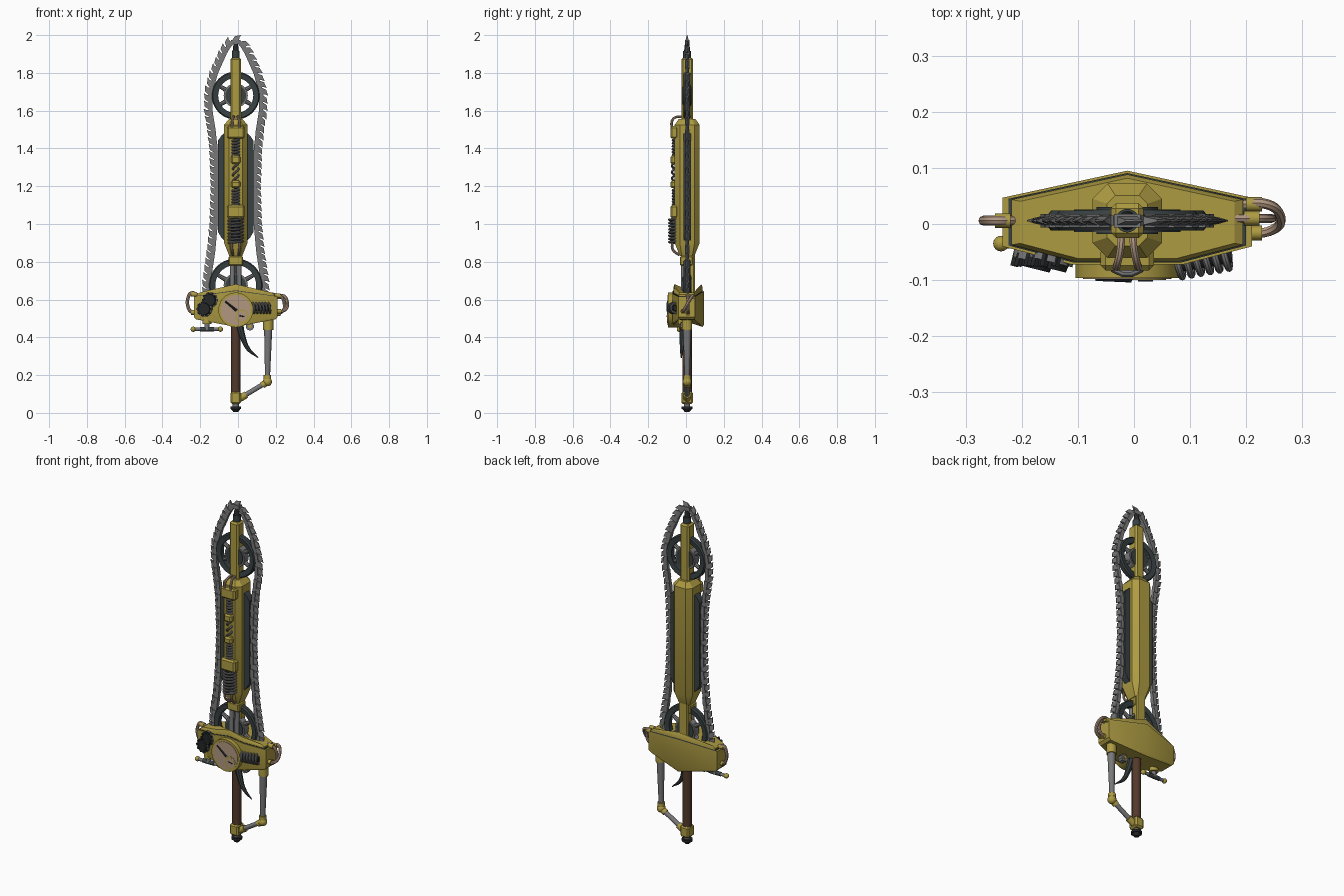
import bpy, bmesh, math
from mathutils import Vector as V, Matrix as M

if "Cube" in bpy.data.objects:
    bpy.data.objects.remove(bpy.data.objects["Cube"])

CX, Y = -0.012, 0.006          # blade axis


def mat(name, rgb):
    m = bpy.data.materials.new(name)
    m.diffuse_color = (*rgb, 1)
    m.use_nodes = True
    m.node_tree.nodes["Principled BSDF"].inputs["Base Color"].default_value = m.diffuse_color
    return m


BRASS = mat("brass", (0.42, 0.33, 0.055))
STEEL = mat("steel", (0.19, 0.19, 0.19))
DARK = mat("dark_iron", (0.04, 0.052, 0.055))
WOOD = mat("brown_grip", (0.085, 0.042, 0.024))
TAN = mat("tan_copper", (0.44, 0.31, 0.22))
BLACK = mat("black", (0.018, 0.02, 0.021))


def finish(name, bm, m):
    bmesh.ops.recalc_face_normals(bm, faces=bm.faces[:])
    me = bpy.data.meshes.new(name)
    bm.to_mesh(me)
    bm.free()
    o = bpy.data.objects.new(name, me)
    bpy.context.collection.objects.link(o)
    me.materials.append(m)
    o.location.x = CX
    return o


def box(name, c, s, m, bev=0.006):
    bm = bmesh.new()
    bmesh.ops.create_cube(bm, size=1, matrix=M.Translation(c) @ M.Diagonal((*s, 1)))
    if bev:
        bmesh.ops.bevel(bm, geom=bm.edges[:], offset=bev, segments=1, affect='EDGES')
    return finish(name, bm, m)


def cyl(name, a, b, r1, m, r2=None, n=20):
    a, b = V(a), V(b)
    d = b - a
    bm = bmesh.new()
    bmesh.ops.create_cone(bm, cap_ends=True, segments=n, radius1=r1,
                          radius2=r1 if r2 is None else r2, depth=d.length,
                          matrix=M.Translation((a + b) / 2) @ d.to_track_quat('Z', 'Y').to_matrix().to_4x4())
    return finish(name, bm, m)


def ball(name, c, r, m):
    bm = bmesh.new()
    bmesh.ops.create_uvsphere(bm, u_segments=16, v_segments=10, radius=r, matrix=M.Translation(c))
    return finish(name, bm, m)


def tube(name, pts, r, m, radii=None, smooth=True):
    cu = bpy.data.curves.new(name, 'CURVE')
    cu.dimensions, cu.bevel_depth, cu.bevel_resolution = '3D', r, 2
    cu.use_fill_caps, cu.resolution_u = True, 6
    if smooth:
        sp = cu.splines.new('BEZIER')
        sp.bezier_points.add(len(pts) - 1)
        for i, p in enumerate(sp.bezier_points):
            p.co, p.handle_left_type, p.handle_right_type = pts[i], 'AUTO', 'AUTO'
            p.radius = radii[i] if radii else 1
    else:
        sp = cu.splines.new('POLY')
        sp.points.add(len(pts) - 1)
        for i, p in enumerate(sp.points):
            p.co = (*pts[i], 1)
    cu.materials.append(m)
    o = bpy.data.objects.new(name, cu)
    bpy.context.collection.objects.link(o)
    o.location.x = CX
    return o


def coil(name, a, b, R, r, turns, m, phase=0):
    a, b = V(a), V(b)
    q = (b - a).to_track_quat('Z', 'Y')
    n = int(turns * 14)
    pts = [a.lerp(b, i / n) + q @ V((R * math.cos(phase + i * math.tau / 14), R * math.sin(phase + i * math.tau / 14), 0))
           for i in range(n + 1)]
    return tube(name, pts, r, m, smooth=False)


def loft(name, rings, m):
    bm = bmesh.new()
    vs = [[bm.verts.new(p) for p in r] for r in rings]
    n = len(vs[0])
    for a, b in zip(vs, vs[1:]):
        for i in range(n):
            bm.faces.new((a[i], a[(i + 1) % n], b[(i + 1) % n], b[i]))
    bm.faces.new(vs[0][::-1])
    bm.faces.new(vs[-1])
    return finish(name, bm, m)


# --- chain with hooked teeth -------------------------------------------------
half = [(0.145, 0.6), (0.143, 0.7), (0.12, 0.85), (0.106, 1.0), (0.1, 1.2), (0.107, 1.4), (0.118, 1.5),
        (0.134, 1.6), (0.133, 1.7), (0.105, 1.8), (0.056, 1.91), (0.026, 1.956)]
path = [V((-x, z)) for x, z in half] + [V((0, 1.965))] + [V((x, z)) for x, z in half[::-1]]
acc = [0]
for p, q in zip(path, path[1:]):
    acc.append(acc[-1] + (q - p).length)


def at(s):
    s = min(max(s, 0), acc[-1] - 1e-6)
    i = max(k for k in range(len(path) - 1) if acc[k] <= s)
    return path[i].lerp(path[i + 1], (s - acc[i]) / (acc[i + 1] - acc[i]))


def prism(bm, p, t, prof):
    nrm = V((-t.y, t.x))
    rows = []
    for sgn in (-1, 1):
        rows.append([bm.verts.new((*(p + t * u + nrm * v).to_tuple()[:1], Y + sgn * h, (p + t * u + nrm * v).y))
                     for u, v, h in prof])
    n = len(prof)
    bm.faces.new(rows[0])
    bm.faces.new(rows[1][::-1])
    for i in range(n):
        bm.faces.new((rows[0][i], rows[0][(i + 1) % n], rows[1][(i + 1) % n], rows[1][i]))


links, teeth = bmesh.new(), bmesh.new()
N = 74
for i in range(N + 1):
    s = acc[-1] * i / N
    p, t = at(s), (at(s + 0.015) - at(s - 0.015)).normalized()
    h = 0.012 if i % 2 else 0.009
    prism(links, p, t, [(-.024, -.011, h), (.024, -.011, h), (.024, .010, h), (-.024, .010, h)])
    prism(teeth, p, t, [(-.019, .008, .008), (.017, .008, .008), (.020, .022, .005), (.029, .035, .001), (-.004, .030, .002)])
finish("chain_links", links, STEEL)
finish("chain_teeth", teeth, STEEL)

# --- spoked wheels -----------------------------------------------------------
for nm, zc, R in (("upper_wheel", 1.68, 0.127), ("lower_wheel", 0.675, 0.142)):
    prof = [(R - .034, -.014), (R - .006, -.018), (R, -.01), (R, .01), (R - .006, .018), (R - .034, .014)]
    bm = bmesh.new()
    rings = [[bm.verts.new((r * math.cos(a), Y + y, zc + r * math.sin(a))) for r, y in prof]
             for a in [k * math.tau / 40 for k in range(40)]]
    for k in range(40):
        a, b = rings[k], rings[(k + 1) % 40]
        for j in range(6):
            bm.faces.new((a[j], a[(j + 1) % 6], b[(j + 1) % 6], b[j]))
    finish(nm + "_rim", bm, DARK)
    cyl(nm + "_hub", (0, Y - .024, zc), (0, Y + .024, zc), 0.055, DARK)
    cyl(nm + "_hub_ring", (0, Y - .02, zc), (0, Y + .02, zc), 0.064, STEEL)
    for k in range(6):
        a = math.radians(30 + 60 * k)
        d = V((math.cos(a), 0, math.sin(a)))
        cyl(nm + "_spoke", V((0, Y, zc)) + d * .04, V((0, Y, zc)) + d * (R - .02), 0.014, STEEL, 0.009, 8)


# --- central spine and housing ----------------------------------------------
def octa(z, hx, hy, c):
    return [(x, Y + y, z) for x, y in ((hx, c - hy), (hx, hy - c), (hx - c, hy), (c - hx, hy),
                                       (-hx, hy - c), (-hx, c - hy), (c - hx, -hy), (hx - c, -hy))]


loft("main_housing", [octa(.83, .034, .038, .01), octa(.9, .062, .066, .027),
                      octa(1.525, .062, .066, .027), octa(1.555, .036, .045, .015)], BRASS)
box("upper_spine", (0, Y, 1.69), (.058, .062, .38), BRASS, .009)
cyl("tip_collar", (0, Y, 1.87), (0, Y, 1.915), .021, DARK)
cyl("tip_rod", (0, Y, 1.91), (0, Y, 1.96), .017, BLACK, .011)
box("lower_spine", (0, Y + .018, .75), (.06, .045, .24), BRASS)
box("spine_collar", (0, Y - .004, .805), (.076, .07, .05), BRASS)
for sx in (-1, 1):
    cyl("spine_rod", (sx * .018, Y - .02, .64), (sx * .018, Y - .02, .8), .013, STEEL)
    # side plates with angled ends
    loft("side_plate", [[(sx * x, Y + y, z) for x, z in ((.05, .9), (.074, .925), (.095, .96), (.095, 1.44), (.074, 1.47), (.05, 1.49))]
                        for y in (-.02, .02)], DARK)
    # bent pipes at both ends of the front mechanism
    tube("upper_pipe", [(sx * .02, -.075, 1.5), (sx * .018, -.072, 1.55), (sx * .012, -.045, 1.568), (sx * .01, -.015, 1.565)], .007, TAN)
    tube("lower_pipe", [(sx * .022, -.072, .91), (sx * .02, -.07, .865), (sx * .015, -.035, .835)], .007, TAN)

# --- front mechanism: caps, springs, twisted cable ---------------------------
for z, h, w in ((1.485, .065, .095), (1.34, .045, .05), (1.21, .04, .05), (1.065, .07, .095)):
    box("mechanism_cap", (0, -.062, z), (w, .042, h), BRASS, .009)
for z0, z1, R, n in ((1.36, 1.455, .02, 6), (1.1, 1.19, .02, 6), (.9, 1.035, .039, 8)):
    cyl("spring_core", (0, -.05, z0), (0, -.05, z1), R * .7, BLACK)
    coil("mechanism_spring", (0, -.052, z0), (0, -.052, z1), R - .002, .0065, n, STEEL)
for ph in (0, math.pi):
    coil("twisted_cable", (0, -.06, 1.225), (0, -.06, 1.325), .014, .006, 1.5, STEEL, ph)

# --- guard -------------------------------------------------------------------
plan = [(0, .095), (.222, .047), (.222, -.04), (.1, -.072), (0, -.072), (-.1, -.072), (-.222, -.04), (-.222, .047)]


def guard_ring(s, zc, drop):
    return [(x * s, y * s, zc - drop * abs(x) / .222) for x, y in plan]


loft("guard_body", [guard_ring(.94, .455, -.04), guard_ring(1, .468, -.04), guard_ring(1, .645, .03)], BRASS)
loft("guard_top", [guard_ring(.93, .64, .03), guard_ring(.93, .662, .035), guard_ring(.86, .682, .045)], BRASS)
loft("guard_seam", [guard_ring(.955, .643, .03), guard_ring(.955, .649, .03)], DARK)

# gauge
G = .545
cyl("gauge_case", (0, -.04, G), (0, -.096, G), .092, BRASS, n=40)
cyl("gauge_face", (0, -.09, G), (0, -.098, G), .079, TAN, n=40)
cyl("small_dial_ring", (.033, -.09, G - .033), (.033, -.0995, G - .033), .036, BRASS, n=24)
cyl("small_dial_face", (.033, -.09, G - .033), (.033, -.1, G - .033), .028, TAN, n=24)
cyl("needle", (-.055, -.098, G + .045), (.005, -.098, G - .004), .004, BLACK, .007, 6)
cyl("small_needle", (.02, -.1, G - .03), (.045, -.1, G - .036), .003, BLACK, n=6)

# ridged knobs on the left facet
nrm = V((-.24, -.97, 0))
for x, z in ((-.133, .597), (-.162, .55)):
    c = V((x, -.052, z))
    cyl("knob_base", c, c + nrm * .016, .04, STEEL, n=20)
    cyl("knob", c, c + nrm * .028, .036, BLACK, .031, 20)
    for k in range(10):
        a = k * math.tau / 10
        o = V((.034 * math.cos(a), 0, .034 * math.sin(a)))
        cyl("knob_ridge", c + o, c + o + nrm * .024, .008, BLACK, n=6)

# spring on the right facet
a, b = V((.085, -.07, G + .01)), V((.185, -.052, G + .01))
cyl("side_spring_core", a, b, .017, BLACK)
coil("side_spring", a, b, .026, .0065, 6, STEEL)

# tubes at the guard ends
tube("left_tube", [(-.195, Y, .62), (-.235, Y, .635), (-.252, Y, .61), (-.252, Y, .56), (-.235, Y, .535), (-.2, Y, .53)], .009, TAN)
tube("right_tube_upper", [(.2, .035, .61), (.25, .035, .62), (.272, .015, .59), (.26, -.01, .545), (.2, -.02, .535)], .009, TAN)
tube("right_tube_lower", [(.19, .01, .63), (.24, .01, .615), (.256, .01, .58), (.25, .01, .54), (.2, .01, .52)], .008, TAN)
for x, y, z in ((-.222, Y, .628), (-.222, Y, .532), (.226, .035, .615), (.226, -.016, .538), (.222, .01, .62), (.222, .01, .527)):
    s = math.copysign(.014, x)
    cyl("tube_collar", (x - s, y, z), (x + s, y, z), .013, BRASS, n=12)

# valve under the left end
cyl("valve_neck", (-.153, -.035, .47), (-.153, -.035, .515), .024, BRASS)
cyl("valve_stem", (-.153, -.035, .44), (-.153, -.035, .48), .013, STEEL)
cyl("valve_bar", (-.22, -.035, .443), (-.086, -.035, .443), .009, STEEL)
cyl("valve_hub", (-.19, -.035, .443), (-.116, -.035, .443), .012, DARK)
for x in (-.225, -.081):
    ball("valve_knob", (x, -.035, .443), .014, BRASS)

# --- grip, pommel, trigger, hand guard ---------------------------------------
cyl("grip", (0, Y, .09), (0, Y, .47), .025, WOOD, n=24)
box("pommel", (0, Y, .08), (.056, .062, .066), BRASS, .009)
cyl("pommel_neck", (0, Y, .03), (0, Y, .055), .016, STEEL)
cyl("pommel_disc", (0, Y, .02), (0, Y, .034), .029, BLACK)
cyl("pommel_tip", (0, Y, 0.004), (0, Y, .022), .012, BLACK, .026)

tube("trigger", [(.02, -.015, .47), (.035, -.018, .41), (.065, -.022, .34), (.118, -.025, .293)], .02, DARK, [1, .8, .55, .15])
cyl("trigger_gear", (.075, -.03, .458), (.075, 0, .458), .022, STEEL, n=10)
cyl("trigger_gear_hub", (.075, -.036, .458), (.075, .006, .458), .01, BRASS, n=10)

cyl("hand_guard_socket", (.172, Y, .44), (.172, Y, .52), .027, BRASS)
cyl("hand_guard_rod", (.172, Y, .46), (.168, Y, .18), .022, STEEL, .013)
cyl("hand_guard_collar", (.168, Y, .18), (.168, Y, .2), .02, BRASS)
ball("hand_guard_elbow", (.168, Y, .165), .024, BRASS)
cyl("hand_guard_elbow_end", (.168, Y, .165), (.14, Y, .146), .018, BRASS)
cyl("hand_guard_lower_rod", (.168, Y, .165), (.04, Y, .088), .013, STEEL)
cyl("hand_guard_lower_socket", (.055, Y, .096), (.015, Y, .073), .019, BRASS)

# --- convert curves, smooth round parts --------------------------------------
bpy.ops.object.select_all(action='SELECT')
bpy.context.view_layer.objects.active = bpy.data.objects["grip"]
bpy.ops.object.convert(target='MESH')
bpy.ops.object.select_all(action='SELECT')
bpy.ops.object.shade_smooth_by_angle(angle=math.radians(32))
